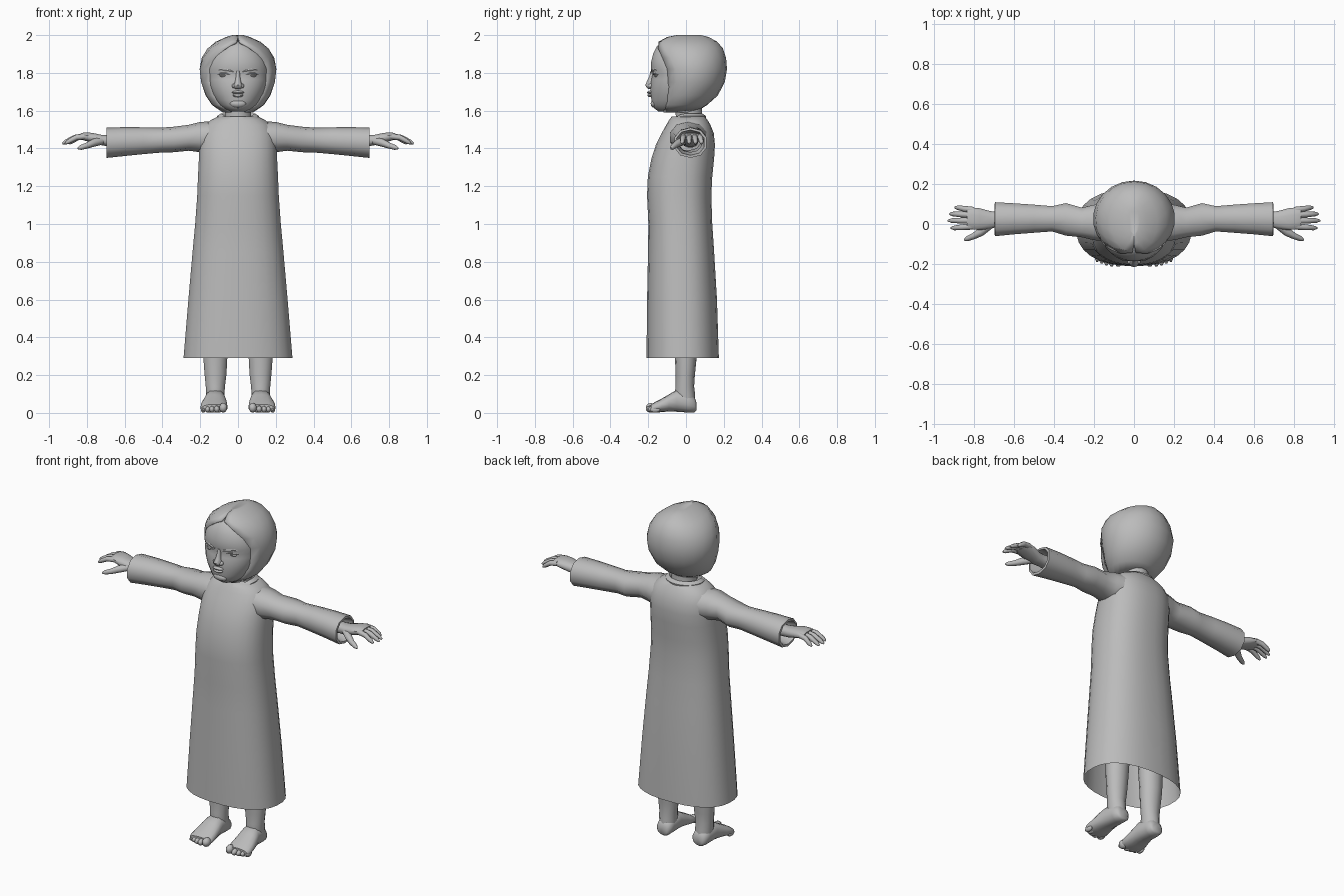
import bpy, bmesh, math
from mathutils import Vector

grey = bpy.data.materials.new("soft grey")
grey.diffuse_color = (0.5, 0.5, 0.5, 1)


def build(name, rings, mirror=False, caps=(True, True), closed=True, angle=50):
    """Skin a list of rings into one object, optionally mirrored across x."""
    bm = bmesh.new()
    rows = [[bm.verts.new(p) for p in r] for r in rings]
    n = len(rows[0])
    for a, b in zip(rows, rows[1:]):
        for i in range(n if closed else n - 1):
            j = (i + 1) % n
            bm.faces.new((a[i], a[j], b[j], b[i]))
    if caps[0]:
        bm.faces.new(rows[0])
    if caps[1]:
        bm.faces.new(rows[-1])
    bmesh.ops.recalc_face_normals(bm, faces=bm.faces)
    me = bpy.data.meshes.new(name)
    bm.to_mesh(me)
    bm.free()
    me.materials.append(grey)
    ob = bpy.data.objects.new(name, me)
    bpy.context.collection.objects.link(ob)
    if mirror:
        ob.modifiers.new("mirror", "MIRROR").use_mirror_merge = False
    bpy.ops.object.select_all(action="DESELECT")
    ob.select_set(True)
    bpy.context.view_layer.objects.active = ob
    bpy.ops.object.shade_smooth_by_angle(angle=math.radians(angle))
    return ob


def section(axis, t, a0, a1, b0, b1, n, p):
    """Superellipse between a0..a1 and b0..b1, square to the axis at t."""
    pts = []
    for i in range(n):
        w = 2 * math.pi * (i + 0.5) / n
        c, s = math.cos(w), math.sin(w)
        a = (a0 + a1) / 2 + (a1 - a0) / 2 * math.copysign(abs(c) ** (2 / p), c)
        b = (b0 + b1) / 2 + (b1 - b0) / 2 * math.copysign(abs(s) ** (2 / p), s)
        pts.append({"x": (t, a, b), "y": (a, t, b), "z": (a, b, t)}[axis])
    return pts


def loft(name, axis, rows, n=16, p=2.0, **kw):
    return build(name, [section(axis, *r, n, p) for r in rows], **kw)


def tube(name, pts, n=8, **kw):
    """Round limb through (x, y, z, radius) points, with blunt ends."""
    rings = []
    for i, q in enumerate(pts):
        d = Vector(pts[min(i + 1, len(pts) - 1)][:3]) - Vector(pts[max(i - 1, 0)][:3])
        rot = d.to_track_quat("Z", "Y")
        rings.append([Vector(q[:3]) + rot @ Vector((q[3] * math.cos(2 * math.pi * k / n),
                      q[3] * math.sin(2 * math.pi * k / n), 0)) for k in range(n)])
    return build(name, rings, **kw)


def blob(name, c, r, n=10, m=6, **kw):
    """Ellipsoid at c with radii r."""
    rows = []
    for i in range(m + 1):
        f = max(math.sin(math.pi * i / m), 0.05)
        rows.append((c[2] - r[2] * math.cos(math.pi * i / m), c[0] - r[0] * f, c[0] + r[0] * f,
                     c[1] - r[1] * f, c[1] + r[1] * f))
    return loft(name, "z", rows, n, **kw)


# Gown: (height, half width, front, back), open at the hem
gown = [(0.29, .29, -.21, .175), (0.6, .264, -.207, .165), (0.85, .242, -.202, .15),
        (1.0, .228, -.2, .14), (1.15, .217, -.207, .135), (1.25, .213, -.203, .14),
        (1.35, .208, -.183, .15), (1.42, .205, -.16, .154), (1.48, .198, -.13, .148),
        (1.525, .175, -.105, .13), (1.55, .145, -.09, .115), (1.57, .105, -.075, .1)]
loft("gown", "z", [(z, -w, w, f, b) for z, w, f, b in gown], 28, 2.35, caps=(False, True))

# Collar: band that dips to a shallow point at the front
collar = []
for k, z, rim in ((1.04, 1.555, 0), (1.07, 1.572, 0), (.86, 1.585, 0), (.72, 1.565, 0)):
    ring = []
    for x, y, _ in section("z", 0, -.105, .105, -.085, .1, 24, 2.0):
        dip = .035 * max(0, -y / .085) ** 2
        ring.append((x * k, y * k, z - dip))
    collar.append(ring)
build("collar", collar, caps=(False, False))

# Sleeves, with the cuff folded back inside
sleeve = [(.12, -.09, .12, 1.37, 1.545), (.2, -.085, .1, 1.38, 1.54), (.26, -.07, .085, 1.388, 1.525),
          (.34, -.062, .108, 1.38, 1.515), (.41, -.04, .092, 1.378, 1.51), (.5, -.047, .1, 1.37, 1.512),
          (.6, -.055, .107, 1.36, 1.513), (.695, -.065, .113, 1.35, 1.51),
          (.697, -.053, .1, 1.364, 1.498), (.62, -.04, .085, 1.38, 1.485)]
loft("sleeve", "x", sleeve, 10, 2.2, mirror=True, caps=(False, False))

# Hands
loft("palm", "x", [(.6, -.02, .065, 1.405, 1.475), (.68, -.015, .06, 1.41, 1.47),
                   (.72, -.025, .066, 1.415, 1.472), (.77, -.032, .08, 1.43, 1.483),
                   (.81, -.028, .084, 1.44, 1.486), (.835, -.02, .08, 1.448, 1.48)],
     12, 2.4, mirror=True)
for nm, y, tip, spread in (("index_finger", -.012, .915, -.008), ("middle_finger", .017, .93, 0),
                           ("ring_finger", .045, .922, .005), ("little_finger", .07, .895, .012)):
    s = tip - .81
    tube(nm, [(.805, y, 1.464, .016), (.81 + s * .45, y + spread * .5, 1.458, .0145),
              (.81 + s * .85, y + spread, 1.435, .0115), (tip, y + spread, 1.425, .005)], mirror=True)
tube("thumb", [(.72, -.005, 1.44, .02), (.765, -.04, 1.43, .021), (.8, -.06, 1.415, .016),
               (.832, -.073, 1.405, .013), (.848, -.08, 1.4, .005)], mirror=True)

# Legs
loft("leg", "z", [(.04, .072, .165, -.05, .05), (.1, .07, .17, -.06, .048), (.14, .068, .172, -.055, .043),
                  (.2, .06, .178, -.055, .047), (.29, .055, .185, -.058, .056),
                  (.45, .045, .19, -.065, .065), (.7, .035, .19, -.07, .06)], 14, mirror=True)

# Feet, from heel to ball
loft("foot", "y", [(.055, .09, .145, .012, .055), (.045, .075, .162, .003, .085), (.01, .07, .17, .002, .11),
                   (-.05, .065, .176, .006, .122), (-.09, .06, .188, .008, .098),
                   (-.13, .056, .196, .004, .075), (-.165, .055, .199, .001, .057),
                   (-.185, .06, .192, .003, .045)], 14, 2.3, mirror=True)
for i, (x, y, r) in enumerate(((.078, -.186, .023), (.112, -.186, .016), (.138, -.18, .015),
                               (.161, -.172, .0145), (.184, -.163, .013))):
    blob("toe_%d" % (i + 1), (x, y, r + .004), (r, .03, r + .003), 8, 5, mirror=True)

# Neck
loft("neck", "z", [(1.5, -.085, .085, -.06, .1), (1.57, -.07, .07, -.055, .085),
                   (1.62, -.07, .07, -.06, .085), (1.67, -.08, .08, -.07, .09)], 16)

# Face: (height, half width, front, back)
face = [(1.595, .045, -.145, -.02), (1.61, .075, -.166, .02), (1.63, .1, -.18, .05), (1.655, .118, -.183, .06),
        (1.69, .137, -.189, .07), (1.73, .15, -.188, .07), (1.765, .156, -.184, .07), (1.79, .158, -.178, .07),
        (1.815, .16, -.186, .07), (1.86, .152, -.185, .07), (1.9, .136, -.175, .07),
        (1.94, .1, -.155, .07), (1.965, .05, -.125, .05)]
loft("face", "z", [(z, -w, w, f, b) for z, w, f, b in face], 28)

# Nose, lips, eyes and brows
loft("nose", "z", [(1.715, -.014, .014, -.2, -.17), (1.722, -.026, .026, -.208, -.165),
                   (1.735, -.025, .025, -.216, -.165), (1.755, -.016, .016, -.207, -.165),
                   (1.785, -.011, .011, -.193, -.165), (1.81, -.009, .009, -.188, -.165)], 10)
blob("nostril_wing", (.021, -.187, 1.731), (.013, .017, .012), 8, 5, mirror=True)
blob("upper_lip", (0, -.189, 1.697), (.034, .018, .009), 12)
blob("lower_lip", (0, -.188, 1.681), (.029, .017, .01), 12)
blob("chin", (0, -.168, 1.637), (.045, .02, .022), 12)
blob("eye", (.073, -.15, 1.785), (.026, .018, .0095), 12, mirror=True)
tube("upper_eyelid", [(.04, -.17, 1.788, .003), (.065, -.169, 1.797, .006),
                      (.09, -.155, 1.797, .006), (.112, -.138, 1.788, .003)], 6, mirror=True)
tube("brow", [(.025, -.181, 1.806, .004), (.055, -.175, 1.814, .008),
              (.09, -.157, 1.818, .008), (.12, -.135, 1.81, .004)], 6, mirror=True)

# Hood: (height, half width, front, back, y of the opening edge)
hood = [(1.59, .08, -.13, .05, -.12), (1.63, .138, -.14, .112, -.112), (1.68, .172, -.15, .168, -.104),
        (1.75, .197, -.155, .205, -.094), (1.82, .205, -.165, .217, -.1), (1.88, .192, -.17, .212, -.125),
        (1.93, .162, -.165, .195, -.148), (1.965, .118, -.145, .165, -.1445),
        (1.99, .062, -.1, .12, -.1), (2.0, .03, -.05, .08, -.05)]
rings = []
for z, w, f, b, edge in hood:
    c, s = (f + b) / 2, (b - f) / 2
    a0 = math.asin(max(-1, (edge - c) / s))
    rings.append([(w * math.cos(a), c + s * math.sin(a), z)
                  for a in (a0 + (math.pi - 2 * a0) * i / 16 for i in range(17))])
ob = build("hood", rings, caps=(False, True), closed=False, angle=35)
rim = ob.modifiers.new("thickness", "SOLIDIFY")
rim.thickness, rim.offset = .01, -1
